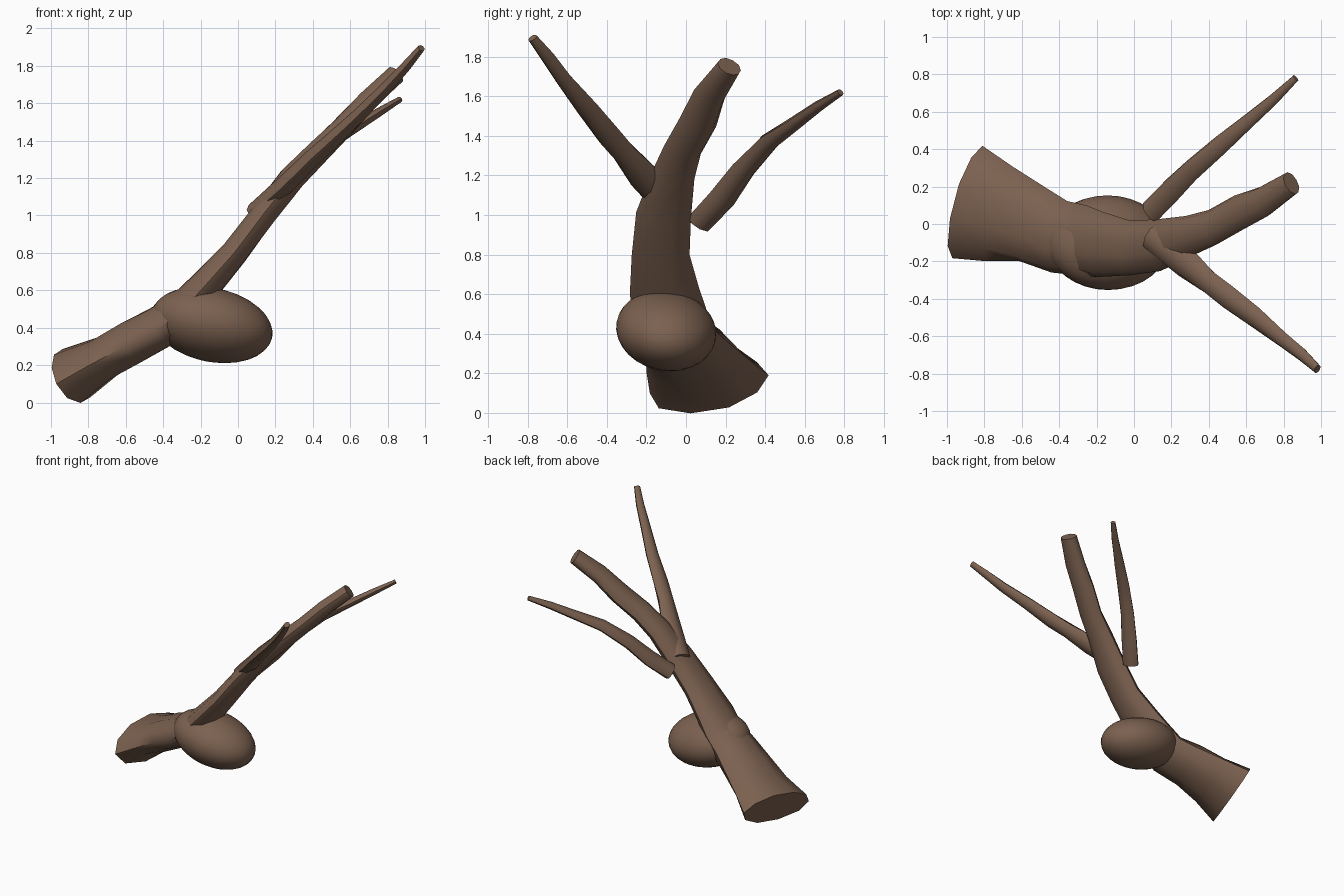
import bpy, bmesh, math, random
from mathutils import Vector, Euler

random.seed(4)
cube = bpy.data.objects.get("Cube")
if cube:
    bpy.data.objects.remove(cube)

bark = bpy.data.materials.new("brown_bark")
bark.use_nodes = True
color = (0.2, 0.12, 0.08, 1)
bark.diffuse_color = color
bark.node_tree.nodes["Principled BSDF"].inputs["Base Color"].default_value = color


def finish(obj, name):
    obj.name = name
    obj.data.materials.append(bark)
    bpy.ops.object.select_all(action="DESELECT")
    obj.select_set(True)
    bpy.context.view_layer.objects.active = obj
    bpy.ops.object.shade_smooth_by_angle(angle=math.radians(50))


def limb(name, stations, sides=10, lumps=0.05):
    """Loft flattened rings along a path; station = x, y, z, half width, half thickness."""
    points = [Vector(s[:3]) for s in stations]
    bm = bmesh.new()
    rings = []
    for i, (p, s) in enumerate(zip(points, stations)):
        tangent = (points[min(i + 1, len(points) - 1)] - points[max(i - 1, 0)]).normalized()
        side = Vector((0, 1, 0))
        side = (side - tangent * side.dot(tangent)).normalized()
        thin = tangent.cross(side)
        ring = []
        for k in range(sides):
            a = math.tau * k / sides
            r = 1 + random.uniform(-lumps, lumps)
            ring.append(bm.verts.new(p + r * (side * s[3] * math.cos(a) + thin * s[4] * math.sin(a))))
        rings.append(ring)
    for low, high in zip(rings, rings[1:]):
        for k in range(sides):
            n = (k + 1) % sides
            bm.faces.new((low[k], low[n], high[n], high[k]))
    bm.faces.new(rings[0][::-1])
    bm.faces.new(rings[-1])
    bmesh.ops.recalc_face_normals(bm, faces=bm.faces)
    mesh = bpy.data.meshes.new(name)
    bm.to_mesh(mesh)
    bm.free()
    obj = bpy.data.objects.new(name, mesh)
    bpy.context.collection.objects.link(obj)
    finish(obj, name)


# Leaning trunk, flared at the foot and running on into the middle branch
limb("trunk", [
    (-.89, .12, .145, .32, .155), (-.72, .06, .24, .26, .12),
    (-.55, 0, .33, .22, .12), (-.40, -.07, .41, .20, .115),
    (-.27, -.09, .52, .19, .10), (-.18, -.11, .62, .18, .09),
    (-.02, -.13, .80, .15, .075), (.13, -.11, 1.0, .14, .07),
    (.29, -.06, 1.2, .11, .07), (.42, -.02, 1.33, .10, .065),
    (.56, .06, 1.47, .10, .06), (.69, .12, 1.61, .085, .055),
    (.84, .22, 1.75, .065, .055)])

# Thin side branches
limb("front_branch", [
    (.09, -.07, 1.02, .075, .05), (.27, -.20, 1.18, .085, .05),
    (.40, -.31, 1.31, .065, .045), (.50, -.39, 1.40, .065, .042),
    (.65, -.50, 1.54, .055, .036), (.80, -.62, 1.69, .042, .032),
    (.90, -.70, 1.80, .035, .026), (.98, -.775, 1.895, .025, .02)], 8)
limb("back_branch", [
    (.09, .07, .96, .07, .05), (.20, .18, 1.08, .07, .045),
    (.31, .29, 1.23, .06, .042), (.46, .42, 1.37, .052, .036),
    (.60, .54, 1.455, .042, .03), (.75, .67, 1.55, .03, .024),
    (.865, .78, 1.62, .02, .016)], 8)

# Smooth round burl on the underside of the trunk
bpy.ops.mesh.primitive_uv_sphere_add(segments=32, ring_count=16, radius=1)
burl = bpy.context.object
burl.location = (-.14, -.1, .415)
burl.scale = (.33, .255, .195)
burl.rotation_euler = Euler((math.radians(-10), math.radians(12), 0))
finish(burl, "burl")
